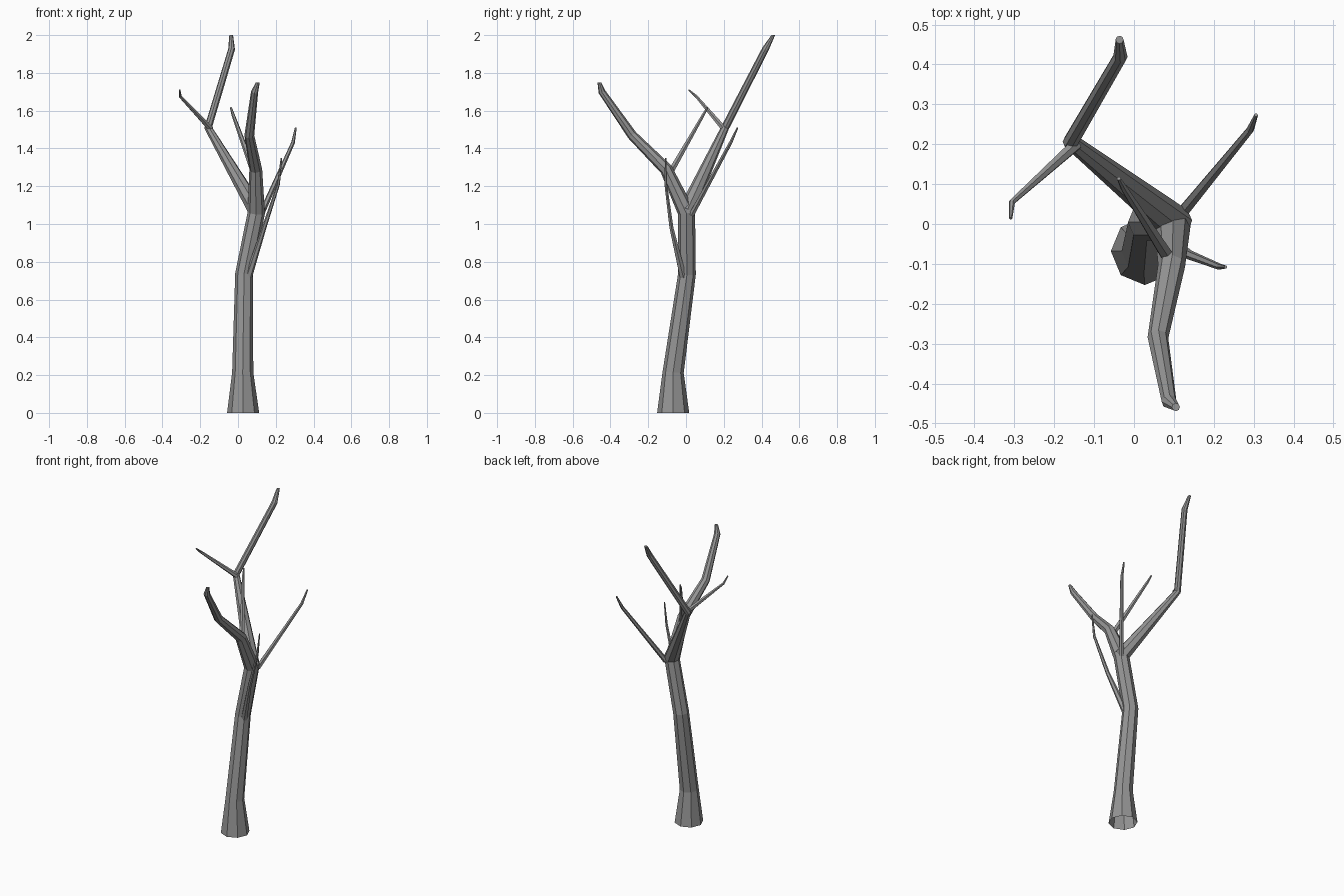
import bpy, bmesh, math
from mathutils import Vector

if "Cube" in bpy.data.objects:
    bpy.data.objects.remove(bpy.data.objects["Cube"])

UP = Vector((0, 0, 1))

bark = bpy.data.materials.new("dark_grey_bark")
bark.diffuse_color = (0.30, 0.30, 0.30, 1)
bark.use_nodes = True
bark.node_tree.nodes["Principled BSDF"].inputs["Base Color"].default_value = bark.diffuse_color


def limb(name, pts, sides, flat_start=False, flat_end=False):
    """Tapered faceted tube through (x, y, z, radius) points, capped at the tip."""
    pos = [Vector(p[:3]) for p in pts]
    n = len(pos)
    tangents = []
    for i in range(n):
        t = Vector((0, 0, 0))
        if i > 0:
            t += (pos[i] - pos[i - 1]).normalized()
        if i < n - 1:
            t += (pos[i + 1] - pos[i]).normalized()
        tangents.append(t.normalized())
    if flat_start:
        tangents[0] = UP.copy()
    if flat_end:
        tangents[-1] = UP.copy()
    bm = bmesh.new()
    rings = []
    side = Vector((1, 0, 0))
    for c, t, p in zip(pos, tangents, pts):
        side = (side - t * side.dot(t)).normalized()
        other = t.cross(side)
        ring = []
        for k in range(sides):
            a = 2 * math.pi * k / sides
            ring.append(bm.verts.new(c + p[3] * (side * math.cos(a) + other * math.sin(a))))
        rings.append(ring)
    for a, b in zip(rings, rings[1:]):
        for k in range(sides):
            j = (k + 1) % sides
            bm.faces.new((a[k], a[j], b[j], b[k]))
    bm.faces.new(rings[-1])
    me = bpy.data.meshes.new(name)
    bm.to_mesh(me)
    bm.free()
    me.materials.append(bark)
    ob = bpy.data.objects.new(name, me)
    bpy.context.collection.objects.link(ob)
    return ob


# Trunk, flowing into the front fork; open underneath
limb("trunk", [(0.027, -0.068, 0, 0.085), (0.025, -0.068, 0.215, 0.056),
               (0.032, 0.005, 0.735, 0.047), (0.097, 0.003, 1.06, 0.046),
               (0.094, -0.105, 1.29, 0.034), (0.06, -0.285, 1.47, 0.026),
               (0.088, -0.445, 1.70, 0.019), (0.105, -0.459, 1.75, 0.010)],
     8, True, True)

# Large rear fork
limb("rear_branch", [(0.105, 0.0, 1.06, 0.046), (-0.158, 0.207, 1.51, 0.021),
                     (-0.034, 0.42, 1.925, 0.018), (-0.036, 0.462, 2.0, 0.010)],
     8, False, True)

# Thin side twigs
limb("left_twig", [(-0.145, 0.20, 1.505, 0.016), (-0.306, 0.055, 1.675, 0.008),
                   (-0.309, 0.014, 1.71, 0.004)], 6)
limb("right_twig", [(0.122, 0.03, 1.05, 0.016), (0.291, 0.236, 1.43, 0.010),
                    (0.306, 0.273, 1.51, 0.005)], 6)
limb("low_twig", [(0.055, -0.015, 0.72, 0.020), (0.138, -0.077, 0.98, 0.012),
                  (0.214, -0.107, 1.21, 0.008), (0.23, -0.108, 1.35, 0.004)], 6)
limb("inner_twig", [(0.09, -0.09, 1.26, 0.018), (-0.025, 0.09, 1.575, 0.009),
                    (-0.038, 0.114, 1.617, 0.005)], 6)
